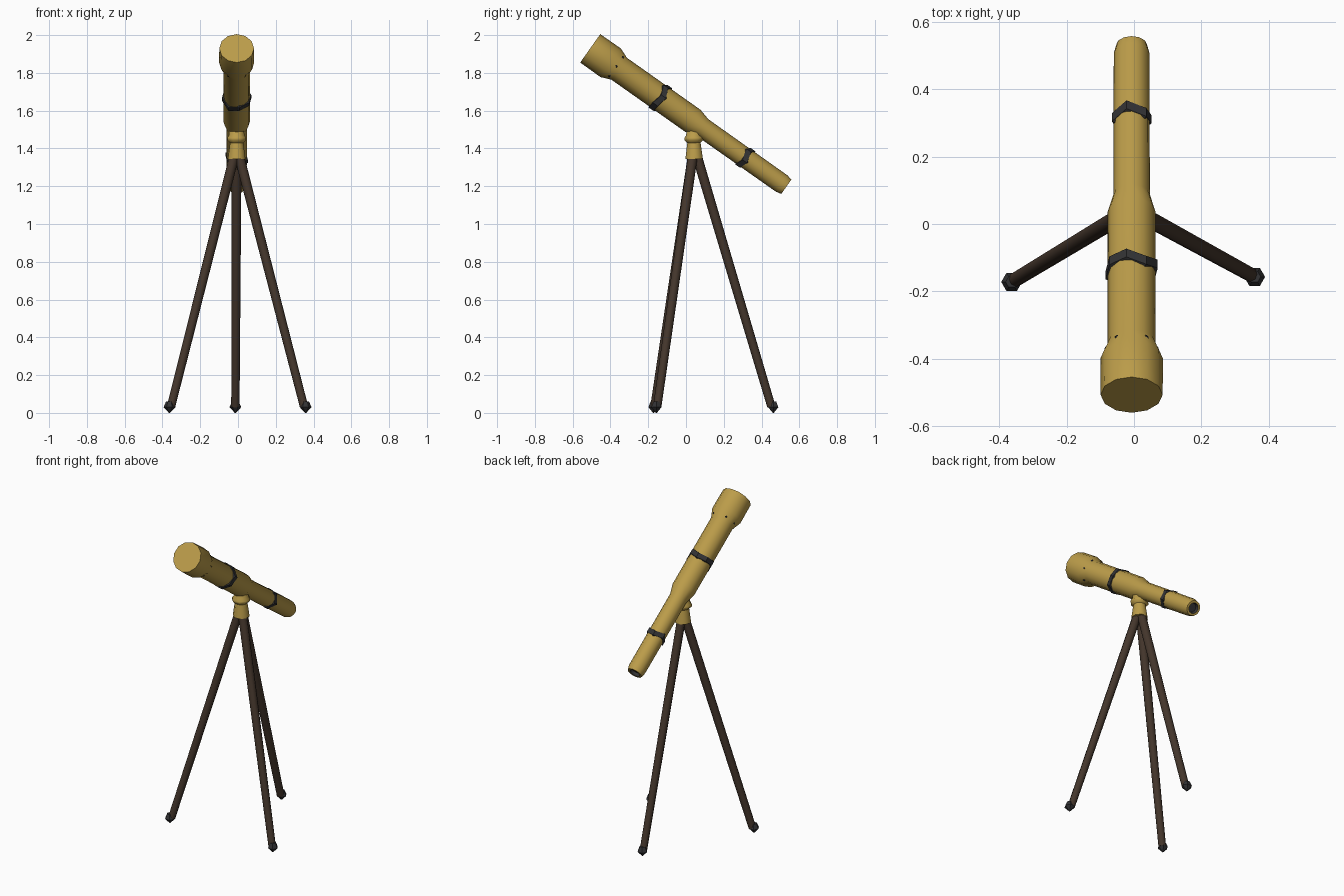
import bpy, bmesh, math
from mathutils import Vector

if "Cube" in bpy.data.objects:
    bpy.data.objects.remove(bpy.data.objects["Cube"])


def mat(name, rgb):
    m = bpy.data.materials.new(name)
    m.diffuse_color = (*rgb, 1)
    m.use_nodes = True
    m.node_tree.nodes["Principled BSDF"].inputs["Base Color"].default_value = m.diffuse_color
    return m


BRASS = mat("brass", (0.50, 0.335, 0.068))
WOOD = mat("dark_wood", (0.058, 0.037, 0.025))
IRON = mat("dark_iron", (0.032, 0.032, 0.034))


def lathe(name, start, end, profile, n, material, phase=0.0, wave=0.0,
          closed=False, smooth=True, dark_after=None):
    """Revolve (distance, radius) points around the line start -> end."""
    start, end = Vector(start), Vector(end)
    axis = (end - start).normalized()
    side = Vector((1, 0, 0))
    side = (side - axis * side.dot(axis)).normalized()
    up = side.cross(axis)
    bm = bmesh.new()
    rings = []
    for s, r in profile:
        ring = []
        for i in range(n):
            a = 2 * math.pi * i / n + phase
            off = wave * math.cos(3 * a)
            ring.append(bm.verts.new(start + axis * (s + off)
                        + (side * math.cos(a) + up * math.sin(a)) * r))
        rings.append(ring)
    pairs = list(zip(rings, rings[1:]))
    if closed:
        pairs.append((rings[-1], rings[0]))
    for k, (p, q) in enumerate(pairs):
        for i in range(n):
            j = (i + 1) % n
            f = bm.faces.new((p[i], p[j], q[j], q[i]))
            if dark_after is not None and k >= dark_after:
                f.material_index = 1
    if not closed:
        bm.faces.new(rings[0])
        f = bm.faces.new(rings[-1])
        if dark_after is not None:
            f.material_index = 1
    bmesh.ops.recalc_face_normals(bm, faces=bm.faces)
    me = bpy.data.meshes.new(name)
    bm.to_mesh(me)
    bm.free()
    me.materials.append(material)
    if dark_after is not None:
        me.materials.append(IRON)
    ob = bpy.data.objects.new(name, me)
    bpy.context.collection.objects.link(ob)
    if smooth:
        bpy.ops.object.select_all(action='DESELECT')
        bpy.context.view_layer.objects.active = ob
        ob.select_set(True)
        bpy.ops.object.shade_smooth_by_angle(angle=math.radians(50))
    return ob


CX = -0.007
FRONT = Vector((CX, -0.507, 1.93))
REAR = Vector((CX, 0.531, 1.197))
L = (REAR - FRONT).length

# Telescope tube: hood, main barrel, draw tube and dark eyepiece recess
lathe("telescope_tube", FRONT, REAR,
      [(0, 0.092), (0.132, 0.093), (0.188, 0.071), (0.665, 0.071),
       (0.728, 0.054), (L - 0.03, 0.053), (L, 0.046), (L, 0.032), (L - 0.02, 0.028)],
      12, BRASS, dark_after=7)

# Dark clamp bands, slightly wavy
lathe("front_band", FRONT, REAR,
      [(0.435, 0.066), (0.44, 0.079), (0.47, 0.079), (0.475, 0.066)],
      8, IRON, phase=0.2, wave=0.012, closed=True, smooth=False)
lathe("rear_band", FRONT, REAR,
      [(0.985, 0.048), (0.99, 0.061), (1.02, 0.061), (1.025, 0.048)],
      6, IRON, phase=math.pi / 6 + 0.25, wave=0.012, closed=True, smooth=False)

# Small dark screws at the hood neck
axis = (REAR - FRONT).normalized()
up = Vector((1, 0, 0)).cross(axis)
for k, deg in enumerate((55, 125, 180, 235, 305, 0)):
    a = math.radians(deg)
    d = Vector((math.cos(a), 0, 0)) + up * math.sin(a)
    if abs(d.x) > 0.99:
        d = (d + up * 0.02).normalized()
    base = FRONT + axis * 0.165 + d * 0.07
    bm = bmesh.new()
    bmesh.ops.create_icosphere(bm, subdivisions=1, radius=0.012)
    bmesh.ops.translate(bm, verts=bm.verts, vec=base)
    me = bpy.data.meshes.new("hood_screw")
    bm.to_mesh(me)
    bm.free()
    me.materials.append(IRON)
    bpy.context.collection.objects.link(bpy.data.objects.new("hood_screw_%d" % k, me))

# Brass mount hub with a collar under the tube
lathe("mount_hub", (CX, 0.043, 1.345), (CX, 0.041, 1.53),
      [(0, 0.05), (0.085, 0.038), (0.1, 0.054), (0.112, 0.054),
       (0.125, 0.044), (0.18, 0.04)], 8, BRASS, phase=math.pi / 8)

# Three tapered wooden legs with pointed iron feet
feet = {"left": (-0.363, -0.172, 0.0), "right": (0.358, -0.157, 0.0),
        "rear": (-0.014, 0.462, 0.0)}
hub = Vector((CX, 0.043, 1.36))
for name, foot in feet.items():
    foot = Vector(foot)
    out = Vector((foot.x - hub.x, foot.y - hub.y, 0)).normalized()
    top = hub + out * 0.015
    ln = (foot - top).length
    lathe(name + "_leg", top, foot, [(0, 0.026), (ln - 0.035, 0.022)], 8, WOOD)
    tip = Vector((foot.x, foot.y, 0.06))
    lathe(name + "_foot", tip, foot, [(0, 0.018), (0.03, 0.031), (0.06, 0.003)],
          6, IRON, smooth=False)
